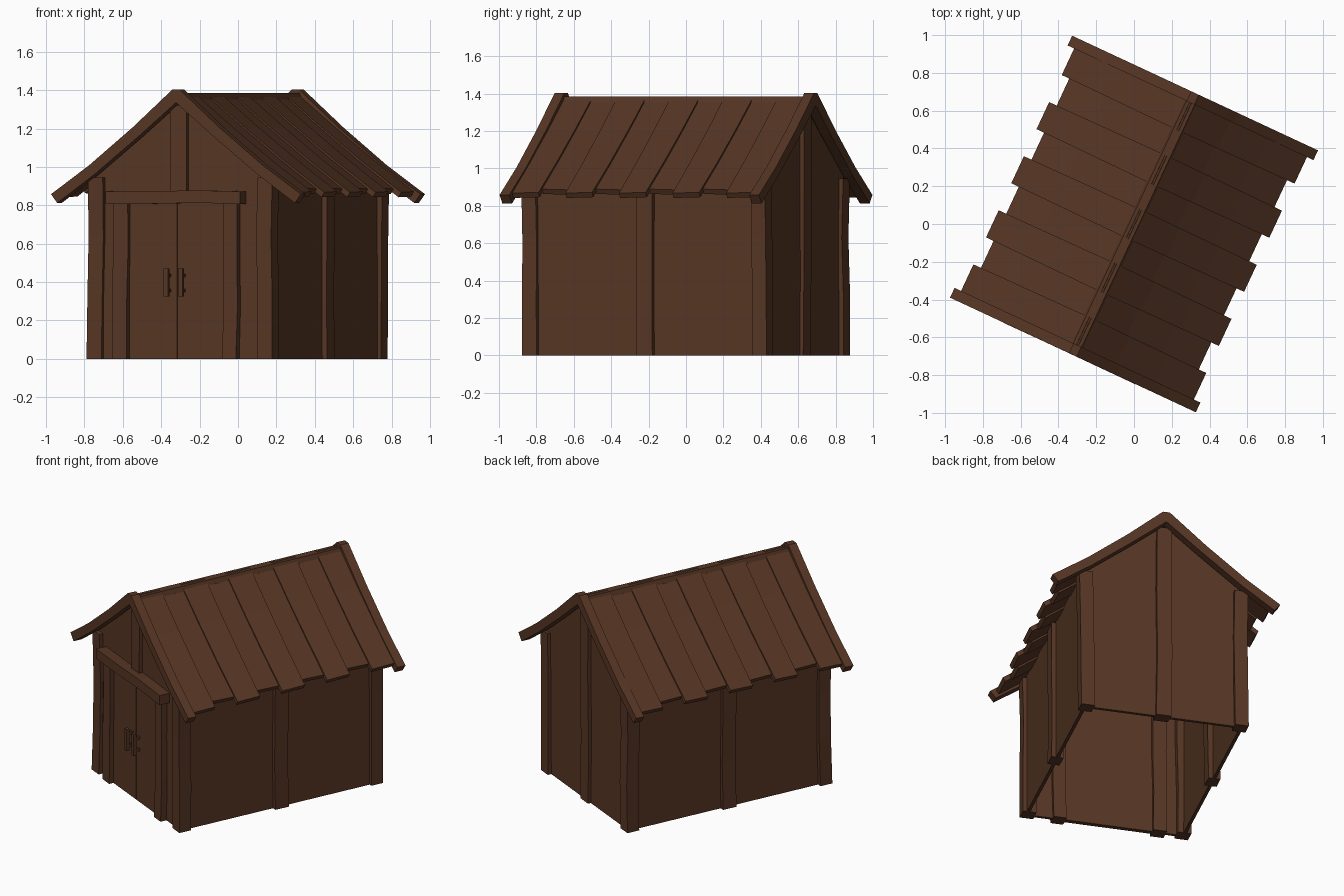
import bpy, bmesh, math, random
from mathutils import Matrix

if "Cube" in bpy.data.objects:
    bpy.data.objects.remove(bpy.data.objects["Cube"])

random.seed(4)
TURN = Matrix.Rotation(math.radians(-25), 4, 'Z')   # whole hut stands turned
wood = bpy.data.materials.new("dark_brown_wood")
wood.diffuse_color = (0.095, 0.037, 0.018, 1)
wood.use_nodes = True
wood.node_tree.nodes["Principled BSDF"].inputs["Base Color"].default_value = wood.diffuse_color


def finish(name, bm):
    bmesh.ops.recalc_face_normals(bm, faces=bm.faces)
    bm.transform(TURN)
    me = bpy.data.meshes.new(name)
    bm.to_mesh(me)
    bm.free()
    me.materials.append(wood)
    ob = bpy.data.objects.new(name, me)
    bpy.context.collection.objects.link(ob)
    return ob


def prism(name, profile, y0, y1):
    """Extrude an (x, z) outline along y."""
    bm = bmesh.new()
    f = bm.faces.new([bm.verts.new((x, y0, z)) for x, z in profile])
    r = bmesh.ops.extrude_face_region(bm, geom=[f])
    for v in r["geom"]:
        if isinstance(v, bmesh.types.BMVert):
            v.co.y = y1
    return finish(name, bm)


def beam(name, x0, x1, y0, y1, z0, z1, axis=2, wobble=0.0, cuts=3):
    """Box with optional hand-hewn wobble along its long axis."""
    bm = bmesh.new()
    lo, hi = (x0, y0, z0), (x1, y1, z1)
    a, b = [i for i in range(3) if i != axis]
    rings = []
    n = cuts if wobble else 1
    for k in range(n + 1):
        t = k / n
        ring = []
        da, db = (random.uniform(-wobble, wobble) for _ in range(2))
        for pa, pb in ((0, 0), (1, 0), (1, 1), (0, 1)):
            c = [0, 0, 0]
            c[axis] = lo[axis] + t * (hi[axis] - lo[axis])
            c[a] = (hi[a] if pa else lo[a]) + da
            c[b] = (hi[b] if pb else lo[b]) + db
            ring.append(bm.verts.new(c))
        rings.append(ring)
    bm.faces.new(rings[0])
    bm.faces.new(rings[-1])
    for r, s in zip(rings, rings[1:]):
        for i in range(4):
            j = (i + 1) % 4
            bm.faces.new((r[i], r[j], s[j], s[i]))
    return finish(name, bm)


def roof_z(x):
    """Top of the roof boards, with a slight sag."""
    x = abs(x)
    return 1.385 - 0.765 * x - 0.012 * math.sin(math.pi * min(x / 0.7, 1))


# Walls: hollow, open underneath
for s, n in ((-1, "front"), (1, "back")):
    gable = [(-0.5, 0), (0.5, 0), (0.5, 0.97), (0, 1.345), (-0.5, 0.97)]
    prism(n + "_wall", gable, s * 0.675, s * 0.695)
for s, n in ((-1, "left"), (1, "right")):
    xa, xb = sorted((s * 0.485, s * 0.505))
    beam(n + "_wall", xa, xb, -0.69, 0.69, 0, 0.97)
    # Middle post of each side
    xa, xb = sorted((s * 0.455, s * 0.53))
    beam(n + "_middle_post", xa, xb, -0.047, 0.047, 0, 0.945, wobble=0.004)
    # Corner posts
    for t, m in ((-1, "front"), (1, "back")):
        xa, xb = sorted((s * 0.445, s * 0.53))
        ya, yb = sorted((t * 0.635, t * 0.718))
        beam(f"{m}_{n}_corner_post", xa, xb, ya, yb, 0, 0.945, wobble=0.006)

# Gable posts
beam("front_gable_post", -0.055, 0.04, -0.718, -0.64, 0.85, 1.32, wobble=0.003)
beam("back_gable_post", -0.047, 0.047, 0.64, 0.718, 0, 1.32, wobble=0.004)

# Door with frame and two pull handles
beam("left_door_post", -0.38, -0.295, -0.735, -0.65, 0, 0.83, wobble=0.004)
beam("right_door_post", 0.255, 0.335, -0.735, -0.65, 0, 0.83, wobble=0.004)
beam("door_lintel", -0.405, 0.37, -0.765, -0.68, 0.81, 0.875, axis=0, wobble=0.003)
for x0, x1, n in ((-0.295, -0.022, "left"), (-0.018, 0.255, "right")):
    beam(n + "_door", x0, x1, -0.705, -0.68, 0, 0.82)
for x, n in ((-0.063, "left"), (0.02, "right")):
    beam(n + "_handle", x - 0.013, x + 0.013, -0.755, -0.735, 0.325, 0.47)
    for z in (0.355, 0.435):
        beam(n + "_handle_stub", x - 0.008, x + 0.008, -0.74, -0.70, z - 0.008, z + 0.008)

# Roof boards: long and short ones alternate, each tipped so that it overlaps the next
COUNT, HALF = 9, 0.711
step = 2 * HALF / COUNT
for s, n in ((-1, "left"), (1, "right")):
    for i in range(COUNT):
        long_board = i % 2 == 0
        end = 0.68 if long_board else 0.636
        lift = 0.004 if long_board else -0.006
        y0 = -HALF + i * step
        bm = bmesh.new()
        rings = []
        for k in range(4):
            x = 0.005 + (end - 0.005) * k / 3
            tip = 0.004 * (1 if long_board else -1) * k / 3
            skew = 0.006 * (1 - k / 3)
            ring = []
            for y, d, up in ((y0 - skew, 0, 0), (y0 + step + skew, 0, tip),
                             (y0 + step + skew, 1, tip), (y0 - skew, 1, 0)):
                ring.append(bm.verts.new((s * (x - 0.015 * d), y,
                                          roof_z(x) + lift + up - 0.026 * d)))
            rings.append(ring)
        bm.faces.new(rings[0])
        bm.faces.new(rings[-1])
        for p, q in zip(rings, rings[1:]):
            for a in range(4):
                b = (a + 1) % 4
                bm.faces.new((p[a], p[b], q[b], q[a]))
        finish(f"{n}_roof_board_{i + 1}", bm)

# Ridge beam
prism("ridge_cap", [(-0.035, 1.352), (-0.024, 1.384), (0.024, 1.384), (0.035, 1.352), (0, 1.33)],
      -0.715, 0.715)

# Barge boards: sagging chevrons closing both ends of the roof
upper = [(0.022, 1.402), (0.25, 1.205), (0.5, 1.008), (0.718, 0.858)]
lower = [(0.683, 0.812), (0.47, 0.96), (0.22, 1.155), (0, 1.335)]
for s, n in ((-1, "front"), (1, "back")):
    right = upper + lower
    left = [(-x, z) for x, z in reversed(right[:-1])]
    prism(n + "_barge_board", right + left, s * 0.708, s * 0.765)
